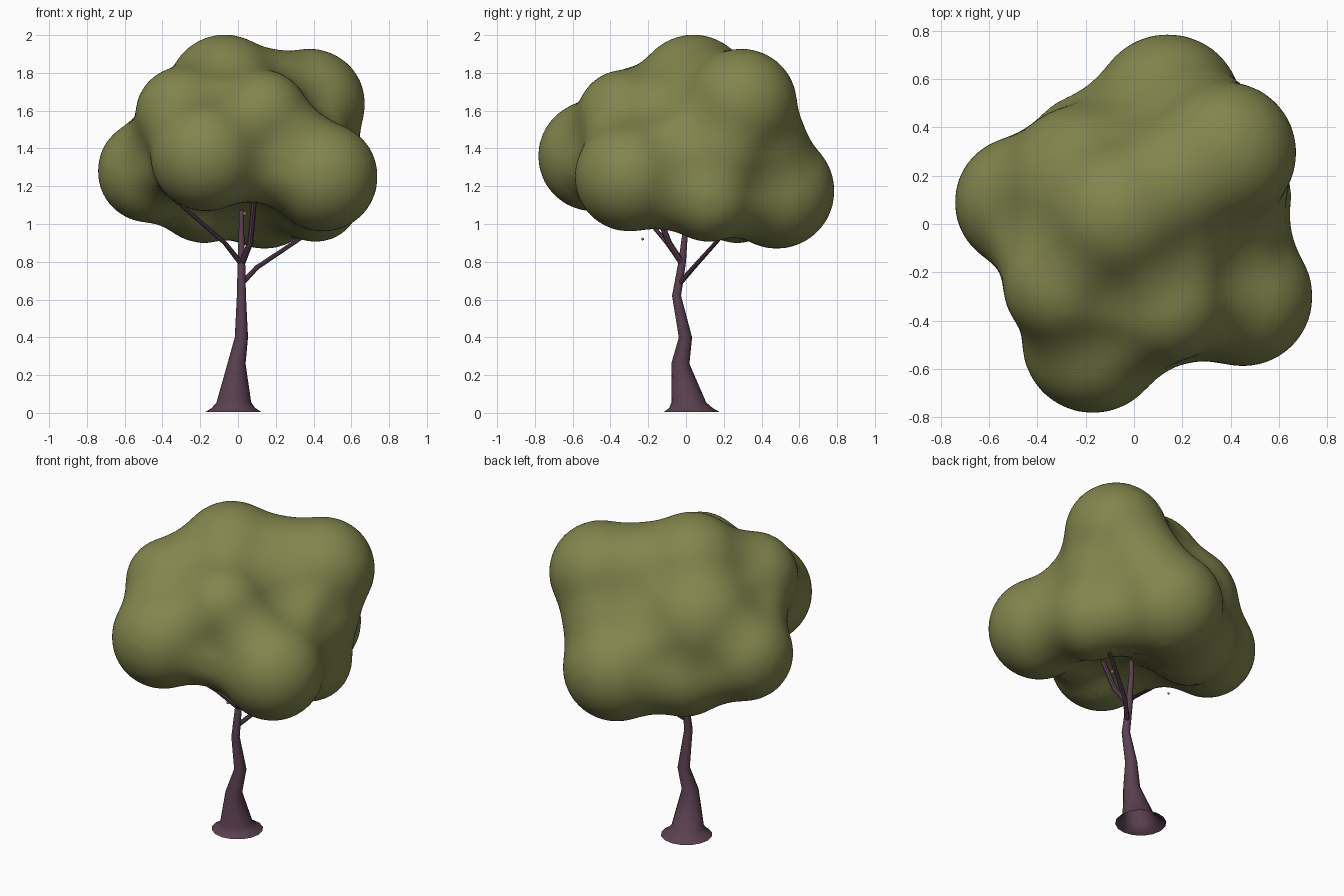
import bpy
import bmesh
import math
from mathutils import Vector, Matrix

cube = bpy.data.objects.get("Cube")
if cube:
    bpy.data.objects.remove(cube, do_unlink=True)


def material(name, rgb):
    m = bpy.data.materials.new(name)
    m.use_nodes = True
    m.diffuse_color = (*rgb, 1)
    m.node_tree.nodes["Principled BSDF"].inputs["Base Color"].default_value = (*rgb, 1)
    return m


LEAF = material("olive leaf", (0.225, 0.235, 0.075))
BARK = material("purple bark", (0.105, 0.052, 0.082))


def add_object(name, bm, mat):
    mesh = bpy.data.meshes.new(name)
    bmesh.ops.recalc_face_normals(bm, faces=bm.faces)
    bm.to_mesh(mesh)
    bm.free()
    mesh.materials.append(mat)
    ob = bpy.data.objects.new(name, mesh)
    bpy.context.collection.objects.link(ob)
    return ob


def select_only(ob):
    bpy.ops.object.select_all(action="DESELECT")
    ob.select_set(True)
    bpy.context.view_layer.objects.active = ob


def smooth(ob, degrees):
    select_only(ob)
    bpy.ops.object.shade_smooth_by_angle(angle=math.radians(degrees))


def limb(name, path, sides, flat=False):
    """Tapered tube through (x, y, z, radius) rings, open at its root."""
    bm = bmesh.new()
    pts = [Vector(p[:3]) for p in path]
    rings = []
    for i, p in enumerate(pts):
        along = pts[min(i + 1, len(pts) - 1)] - pts[max(i - 1, 0)]
        turn = Matrix() if flat else Vector((0, 0, 1)).rotation_difference(along).to_matrix().to_4x4()
        ring = []
        for k in range(sides):
            a = math.tau * k / sides
            ring.append(bm.verts.new(p + turn @ Vector((math.cos(a), math.sin(a), 0)) * path[i][3]))
        rings.append(ring)
    for lo, hi in zip(rings, rings[1:]):
        for k in range(sides):
            n = (k + 1) % sides
            bm.faces.new((lo[k], lo[n], hi[n], hi[k]))
    bm.faces.new(rings[-1])
    smooth(add_object(name, bm, BARK), 40)


# Crooked trunk with a flared, hollow foot
limb("trunk", [(-0.025, 0.03, 0.006, 0.146), (-0.024, 0.026, 0.026, 0.115),
               (-0.022, 0.015, 0.055, 0.092), (-0.008, -0.03, 0.26, 0.048),
               (0.018, -0.003, 0.4, 0.035), (0.018, -0.05, 0.62, 0.024),
               (0.018, -0.02, 0.8, 0.02), (0.018, -0.003, 0.97, 0.014),
               (0.018, 0, 1.25, 0.012)], 16, flat=True)

# Branches reaching into the crown
limb("left_branch", [(0.025, -0.03, 0.69, 0.014), (0.1, 0.04, 0.77, 0.013),
                     (0.4, 0.22, 0.97, 0.01)], 8)
limb("right_branch", [(0.018, -0.02, 0.79, 0.015), (-0.07, -0.1, 0.9, 0.012),
                      (-0.43, -0.36, 1.21, 0.009)], 8)
limb("front_branch", [(0.02, -0.02, 0.79, 0.017), (0.065, -0.09, 0.9, 0.016),
                      (0.09, -0.2, 1.18, 0.014)], 8)

# Crown: swollen lobes are fused, then drawn back in so the creases become soft hollows
SWELL = 0.24
lobes = [
    (-0.47, 0.09, 1.28, 0.277), (-0.07, 0.04, 1.70, 0.307),
    (0.38, 0.295, 1.635, 0.297), (0.45, -0.3, 1.25, 0.294),
    (-0.17, -0.49, 1.36, 0.297), (0.14, 0.48, 1.175, 0.31),
    (-0.29, -0.25, 1.58, 0.258), (-0.18, 0.27, 1.17, 0.275),
    (0.41, 0.12, 1.145, 0.245), (0.13, -0.33, 1.57, 0.25),
    # Fillers between the main lobes
    (0.18, -0.34, 1.36, 0.2), (0.17, 0.17, 1.65, 0.28),
    (0.27, 0.39, 1.42, 0.26), (0.4, 0.2, 1.4, 0.25),
    (0.04, 0.02, 1.45, 0.37), (-0.2, 0.15, 1.45, 0.35),
]
bm = bmesh.new()
for x, y, z, r in lobes:
    bmesh.ops.create_icosphere(bm, subdivisions=4, radius=r + SWELL,
                               matrix=Matrix.Translation((x, y, z)))
crown = add_object("crown", bm, LEAF)


def fuse_and_soften(voxel, passes):
    remesh = crown.modifiers.new("fuse", "REMESH")
    remesh.mode = "VOXEL"
    remesh.voxel_size = voxel
    soft = crown.modifiers.new("soften", "SMOOTH")
    soft.factor = 0.5
    soft.iterations = passes


fuse_and_soften(0.025, 10)
shrink = crown.modifiers.new("draw_in", "DISPLACE")
shrink.direction = "NORMAL"
shrink.mid_level = 0
shrink.strength = -SWELL
fuse_and_soften(0.025, 10)
select_only(crown)
for name in [m.name for m in crown.modifiers]:
    bpy.ops.object.modifier_apply(modifier=name)
smooth(crown, 60)

# Tiny loose leaves under the crown
bm = bmesh.new()
for x, y, z, r in [(0.09, -0.23, 0.92, 0.008), (0.035, -0.15, 1.055, 0.012),
                   (-0.34, -0.1, 1.03, 0.007), (-0.02, -0.1, 1.03, 0.006)]:
    bmesh.ops.create_icosphere(bm, subdivisions=1, radius=r, matrix=Matrix.Translation((x, y, z)))
smooth(add_object("loose_leaves", bm, LEAF), 60)
